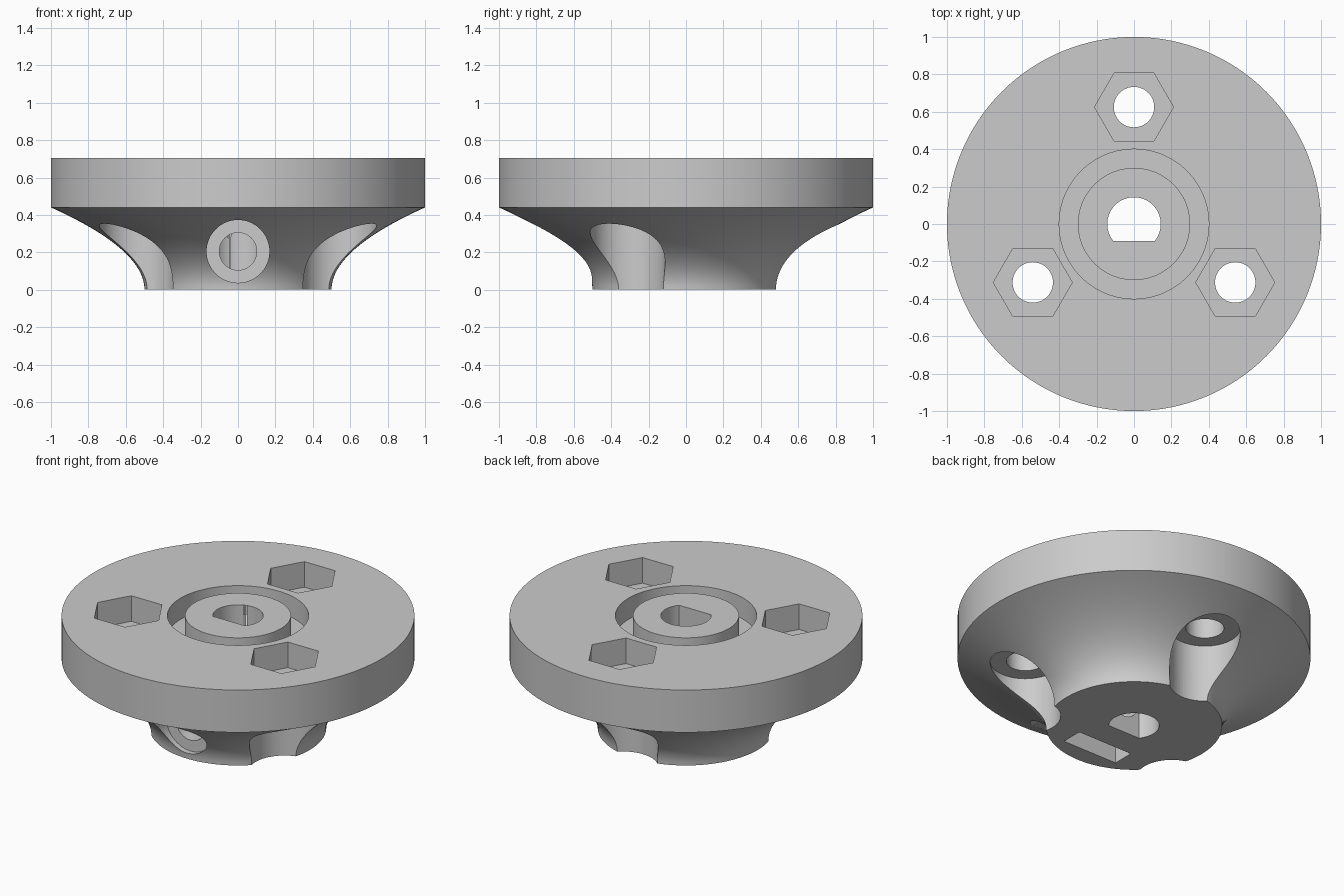
import bpy, bmesh, math
from mathutils import Matrix, Vector

if "Cube" in bpy.data.objects:
    bpy.data.objects.remove(bpy.data.objects["Cube"], do_unlink=True)

TOP, RIM, HUB_R = 0.705, 0.44, 0.5      # overall height, rim underside, hub radius
BOLT_CIRCLE = 0.625

grey = bpy.data.materials.new("plain grey")
grey.use_nodes = True
grey.diffuse_color = (0.6, 0.6, 0.6, 1)
grey.node_tree.nodes["Principled BSDF"].inputs["Base Color"].default_value = (0.6, 0.6, 0.6, 1)


def finish(bm, name):
    bmesh.ops.recalc_face_normals(bm, faces=bm.faces)
    mesh = bpy.data.meshes.new(name)
    bm.to_mesh(mesh)
    bm.free()
    mesh.materials.append(grey)
    obj = bpy.data.objects.new(name, mesh)
    bpy.context.collection.objects.link(obj)
    return obj


def lathe(name, profile, steps=128):
    bm = bmesh.new()
    verts = [bm.verts.new((r, 0, z)) for r, z in profile]
    edges = [bm.edges.new(pair) for pair in zip(verts, verts[1:])]
    bmesh.ops.spin(bm, geom=verts + edges, cent=(0, 0, 0), axis=(0, 0, 1),
                   angle=math.tau, steps=steps)
    bmesh.ops.remove_doubles(bm, verts=bm.verts, dist=1e-5)
    return finish(bm, name)


def prism(name, radius, start, end, sides=64):
    """Closed prism or cylinder running from start to end."""
    start, end = Vector(start), Vector(end)
    axis = end - start
    place = Matrix.Translation((start + end) / 2) @ axis.to_track_quat('Z', 'X').to_matrix().to_4x4()
    bm = bmesh.new()
    bmesh.ops.create_cone(bm, cap_ends=True, segments=sides, radius1=radius,
                          radius2=radius, depth=axis.length, matrix=place)
    return finish(bm, name)


def box(name, low, high):
    low, high = Vector(low), Vector(high)
    bm = bmesh.new()
    bmesh.ops.create_cube(bm, size=1, matrix=Matrix.Translation((low + high) / 2)
                          @ Matrix.Diagonal((*(high - low), 1)))
    return finish(bm, name)


def cut(target, cutter):
    cutter.hide_render = True
    mod = target.modifiers.new("cut", 'BOOLEAN')
    mod.operation, mod.solver, mod.object = 'DIFFERENCE', 'EXACT', cutter
    bpy.context.view_layer.objects.active = target
    bpy.ops.object.modifier_apply(modifier=mod.name)
    bpy.data.objects.remove(cutter, do_unlink=True)


# Flared hub, rim and top ring groove in one turned profile
flare = []
for i in range(21):
    t = i / 20
    flare.append((HUB_R + (1 - HUB_R) * t * t, 2 * t * (1 - t) * 0.215 + t * t * RIM))
groove_floor = TOP - 0.133
body = lathe("flanged_hub", [(0, 0)] + flare + [(1, TOP), (0.4, TOP), (0.4, groove_floor),
                                                (0.3, groove_floor), (0.3, TOP), (0, TOP)])

# Three bolt stations: through hole, hex nut pocket, relief in the hub
for k in range(3):
    a = math.radians(90 + 120 * k)
    x, y = BOLT_CIRCLE * math.cos(a), BOLT_CIRCLE * math.sin(a)
    cut(body, prism("relief", 0.2, (x, y, -0.1), (x, y, 0.36)))
    pocket = prism("pocket", 0.211, (x, y, TOP - 0.16), (x, y, TOP + 0.1), 6)
    # Turn the hexagon so that corners lie along x
    corner = pocket.data.vertices[0].co
    turn = -math.atan2(corner.y - y, corner.x - x)
    centre = Matrix.Translation((x, y, 0))
    pocket.data.transform(centre @ Matrix.Rotation(turn, 4, 'Z') @ centre.inverted())
    cut(body, pocket)
    cut(body, prism("bolt_hole", 0.108, (x, y, 0.2), (x, y, TOP)))

# Shaft bore with one flat
bore = prism("bore", 0.143, (0, 0, -0.1), (0, 0, TOP + 0.1))
cut(bore, box("flat", (-0.3, -0.3, -0.3), (0.3, -0.09, 1)))
cut(body, bore)

# Set screw: counterbore, hole to the bore and captive nut slot from below
cut(body, prism("counterbore", 0.168, (0, -0.9, 0.205), (0, -0.47, 0.205)))
cut(body, prism("screw_hole", 0.1, (0, -0.6, 0.205), (0, 0, 0.205)))
cut(body, box("nut_slot", (-0.19, -0.39, -0.1), (0.19, -0.255, 0.39)))

bpy.ops.object.select_all(action='DESELECT')
body.select_set(True)
bpy.context.view_layer.objects.active = body
bpy.ops.object.shade_smooth_by_angle(angle=math.radians(30))
